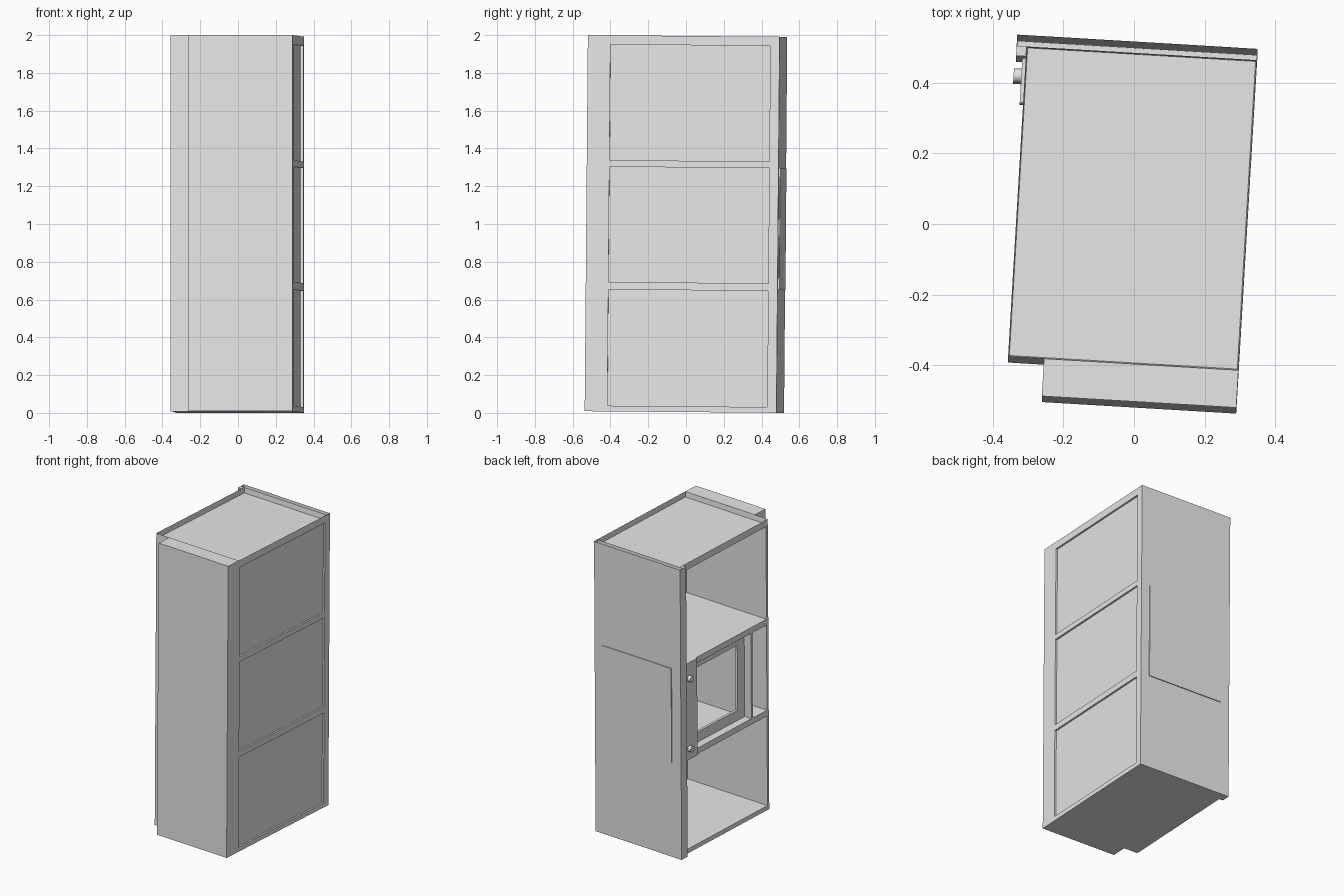
import bpy, bmesh, math
from mathutils import Matrix, Vector

if "Cube" in bpy.data.objects:
    bpy.data.objects.remove(bpy.data.objects["Cube"], do_unlink=True)

grey = bpy.data.materials.new("plain grey")
grey.use_nodes = True
COLOUR = (0.8, 0.8, 0.8, 1)
grey.diffuse_color = COLOUR
grey.node_tree.nodes["Principled BSDF"].inputs["Base Color"].default_value = COLOUR

# The whole cabinet stands slightly turned and leaning
H = 1.991
LEAN = (Matrix.Translation((0, 0, 1)) @ Matrix.Rotation(-0.0085, 4, 'X')
        @ Matrix.Rotation(math.radians(-3.4), 4, 'Z') @ Matrix.Translation((0, 0, -H / 2)))

# Main limits of the carcass
LEFT, RIGHT, FRONT, BACK = -0.333, 0.32, -0.404, 0.475
INNER = 0.30


def finish(name, bm):
    bmesh.ops.recalc_face_normals(bm, faces=bm.faces)
    mesh = bpy.data.meshes.new(name)
    bm.to_mesh(mesh)
    bm.free()
    mesh.materials.append(grey)
    obj = bpy.data.objects.new(name, mesh)
    bpy.context.collection.objects.link(obj)
    obj.matrix_world = LEAN
    return obj


def block(x, y, z):
    bm = bmesh.new()
    size = Vector((x[1] - x[0], y[1] - y[0], z[1] - z[0]))
    mid = Vector((sum(x), sum(y), sum(z))) / 2
    bmesh.ops.create_cube(bm, size=1, matrix=Matrix.Translation(mid) @ Matrix.Diagonal(size.to_4d()))
    return bm


def box(name, x, y, z):
    return finish(name, block(x, y, z))


def tray(name, x, y, z, rim, depth):
    """Box hollowed from its top face."""
    bm = block(x, y, z)
    top = max(bm.faces, key=lambda f: f.calc_center_median().z)
    bmesh.ops.inset_region(bm, faces=[top], thickness=rim)
    bmesh.ops.translate(bm, verts=top.verts, vec=(0, 0, -depth))
    return finish(name, bm)


# Side wall with three recessed panels
bays = [(0.03, 0.645), (0.685, 1.295), (1.33, 1.942)]
panel_y = (-0.39, 0.458)
bm = block((INNER, RIGHT), (FRONT, BACK), (0, 1.95))
cuts = [((0, y, 0), (0, 1, 0)) for y in panel_y]
cuts += [((0, 0, z), (0, 0, 1)) for bay in bays for z in bay]
for co, no in cuts:
    bmesh.ops.bisect_plane(bm, geom=bm.verts[:] + bm.edges[:] + bm.faces[:], plane_co=co, plane_no=no)
panels = []
for f in bm.faces:
    c = f.calc_center_median()
    if c.x > RIGHT - 0.001 and panel_y[0] < c.y < panel_y[1] and any(a < c.z < b for a, b in bays):
        panels.append(f)
for f in panels:
    made = bmesh.ops.extrude_face_region(bm, geom=[f])
    verts = [v for v in made["geom"] if isinstance(v, bmesh.types.BMVert)]
    bmesh.ops.translate(bm, verts=verts, vec=(-0.012, 0, 0))
    bm.faces.remove(f)
bmesh.ops.dissolve_limit(bm, angle_limit=0.01, verts=bm.verts, edges=bm.edges)
finish("panelled_side_wall", bm)

# Carcass: front wall, front block, hollow back wall and its overhanging stile
box("front_wall", (LEFT, INNER), (FRONT, FRONT + 0.018), (0, 1.95))
box("front_block", (-0.231, RIGHT), (-0.51, FRONT), (0, H))
tray("back_wall", (-0.361, RIGHT), (BACK, 0.507), (0, H), 0.003, H - 0.02)
box("back_stile", (-0.361, LEFT), (0.447, BACK), (0, H))
box("back_plate", (-0.29, 0.258), (0.507, 0.513), (0.65, 1.295))

# Shelves, floor and recessed top
inside_y = (FRONT + 0.018, BACK)
shelf_levels = {"floor": (0, 0.03), "lower_shelf": (0.645, 0.685), "upper_shelf": (1.27, 1.31)}
for name, z in shelf_levels.items():
    box(name, (LEFT, INNER), inside_y, z)
tray("recessed_top", (LEFT, RIGHT), (FRONT, BACK), (1.945, H), 0.005, 0.036)

# Middle bay: partition and set-back window frame
bay_z = (0.685, 1.27)
box("partition", (LEFT, INNER), (-0.245, -0.23), bay_z)
frame_x, frame_y, bar = (-0.28, -0.262), (-0.23, BACK), 0.07
for name, z0 in (("frame_bottom", bay_z[0]), ("frame_top", bay_z[1] - bar)):
    box(name, frame_x, frame_y, (z0, z0 + bar))
for name, y0 in (("frame_front_post", frame_y[0]), ("frame_back_post", frame_y[1] - bar)):
    box(name, frame_x, (y0, y0 + bar), (bay_z[0] + bar, bay_z[1] - bar))

# Mounting plate with two round knobs
box("mounting_plate", (-0.343, -0.325), (0.32, 0.447), (0.645, 1.31))
for name, z in (("lower_knob", 0.72), ("upper_knob", 1.2)):
    bm = bmesh.new()
    place = Matrix.Translation((-0.353, 0.398, z)) @ Matrix.Rotation(math.pi / 2, 4, 'Y')
    bmesh.ops.create_cone(bm, cap_ends=True, segments=20, radius1=0.02, radius2=0.02, depth=0.024, matrix=place)
    knob = finish(name, bm)
    for f in knob.data.polygons:
        f.use_smooth = len(f.vertices) == 4
